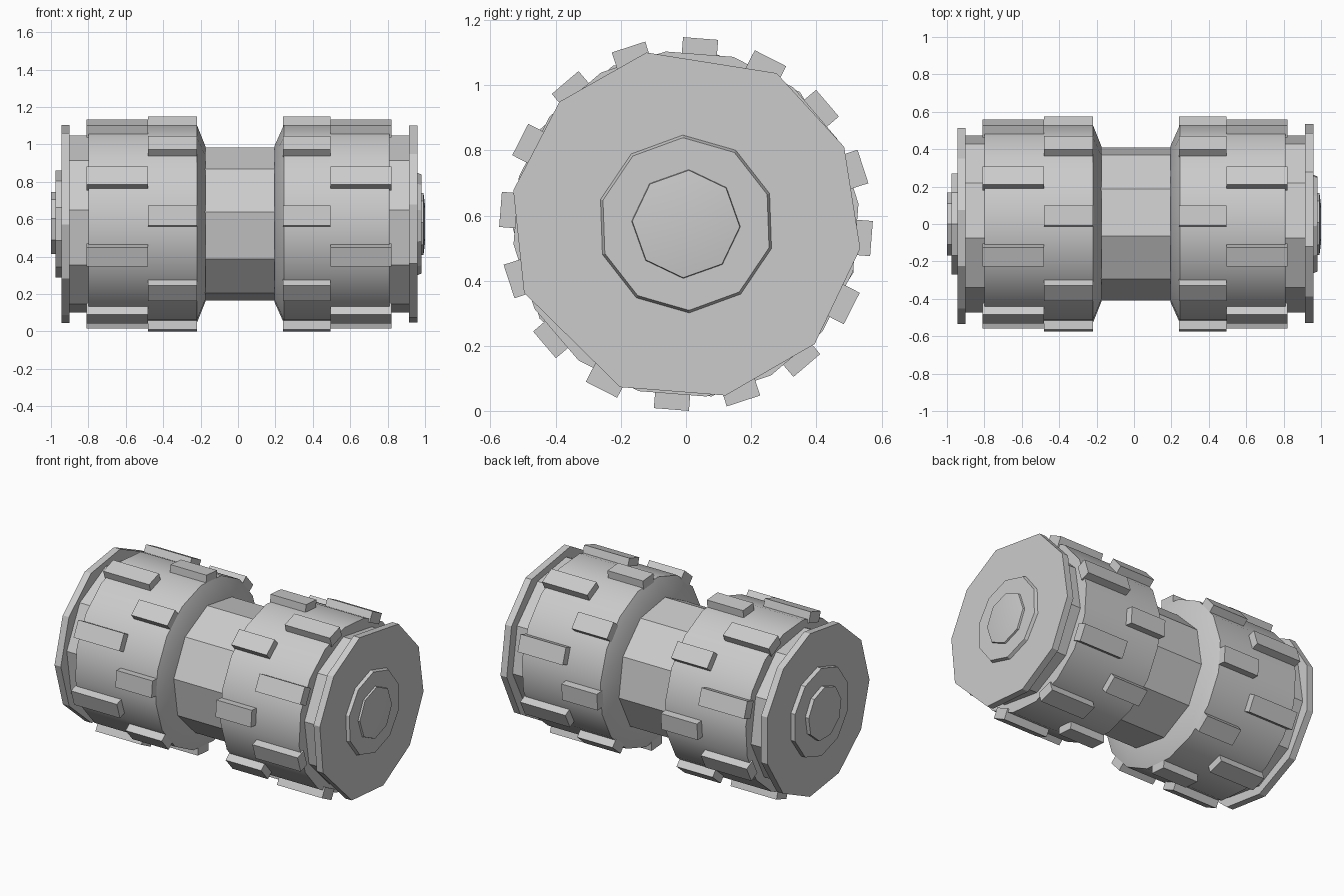
import bpy, bmesh
from math import sin, cos, radians
from mathutils import Matrix

cube = bpy.data.objects.get("Cube")
if cube:
    bpy.data.objects.remove(cube, do_unlink=True)

AXIS_Z = 0.574

grey = bpy.data.materials.new("plain grey")
grey.use_nodes = True
grey.diffuse_color = (0.6, 0.6, 0.6, 1)
grey.node_tree.nodes["Principled BSDF"].inputs["Base Color"].default_value = (0.6, 0.6, 0.6, 1)


def finish(name, bm):
    bmesh.ops.recalc_face_normals(bm, faces=bm.faces)
    mesh = bpy.data.meshes.new(name)
    bm.to_mesh(mesh)
    bm.free()
    mesh.materials.append(grey)
    obj = bpy.data.objects.new(name, mesh)
    bpy.context.collection.objects.link(obj)
    return obj


def even(count, phase):
    """Evenly spaced angles, measured from +z towards +y."""
    return [phase + 360 * i / count for i in range(count)]


def turned(name, profile, angles, smooth=False):
    """Faceted solid along x from (x, radius) rings."""
    bm = bmesh.new()
    rings = [[bm.verts.new((x, r * sin(radians(a)), AXIS_Z + r * cos(radians(a))))
              for a in angles] for x, r in profile]
    n = len(angles)
    for a, b in zip(rings, rings[1:]):
        for i in range(n):
            j = (i + 1) % n
            bm.faces.new((a[i], a[j], b[j], b[i]))
    bm.faces.new(rings[0])
    bm.faces.new(rings[-1])
    obj = finish(name, bm)
    if smooth:
        bpy.ops.object.select_all(action='DESELECT')
        obj.select_set(True)
        bpy.context.view_layer.objects.active = obj
        bpy.ops.object.shade_smooth_by_angle(angle=radians(30))
    return obj


def lug_row(name, x0, x1, phase):
    """Eight raised blocks around a drum."""
    bm = bmesh.new()
    for angle in even(8, phase):
        place = (Matrix.Translation((0, 0, AXIS_Z))
                 @ Matrix.Rotation(radians(-angle), 4, 'X')
                 @ Matrix.Translation(((x0 + x1) / 2, 0, 0.537))
                 @ Matrix.Diagonal((x1 - x0, 0.108, 0.068, 1)))
        bmesh.ops.create_cube(bm, size=1, matrix=place)
    finish(name, bm)


# Narrow waist
turned("waist", [(-0.2, 0.415), (0.22, 0.415)], even(10, -9))

# Drums, each with a bevelled inner shoulder
drum_angles = even(16, 15.75)
turned("right_drum", [(-0.80, 0.533), (-0.22, 0.533), (-0.175, 0.42)], drum_angles, True)
turned("left_drum", [(0.195, 0.42), (0.245, 0.533), (0.81, 0.533)], drum_angles, True)

# Staggered lugs
lug_row("right_inner_lugs", -0.48, -0.22, 4.5)
lug_row("right_outer_lugs", -0.81, -0.48, 27)
lug_row("left_inner_lugs", 0.24, 0.495, 4.5)
lug_row("left_outer_lugs", 0.495, 0.82, 27)

# Necks between drums and end plates
turned("right_neck", [(-0.92, 0.48), (-0.78, 0.48)], even(10, -9))
turned("left_neck", [(0.79, 0.48), (0.93, 0.48)], even(10, -9))

# End plates
turned("right_end_plate", [(-0.945, 0.535), (-0.90, 0.535)], even(11, 8))
turned("left_end_plate", [(0.915, 0.54), (0.96, 0.54)],
       [-13, 31, 64, 98, 133, 167, 202, 247, 281, 314])

# Stepped hubs
turned("right_hub", [(-0.975, 0.285), (-0.94, 0.285)], even(10, 0))
turned("right_hub_cap", [(-1.0, 0.17), (-0.97, 0.17)], even(9, 0))
turned("left_hub", [(0.955, 0.275), (0.98, 0.265)], even(10, -2))
turned("left_hub_cap", [(0.975, 0.168), (0.992, 0.165), (1.0, 0.1)], even(8, 3), True)
